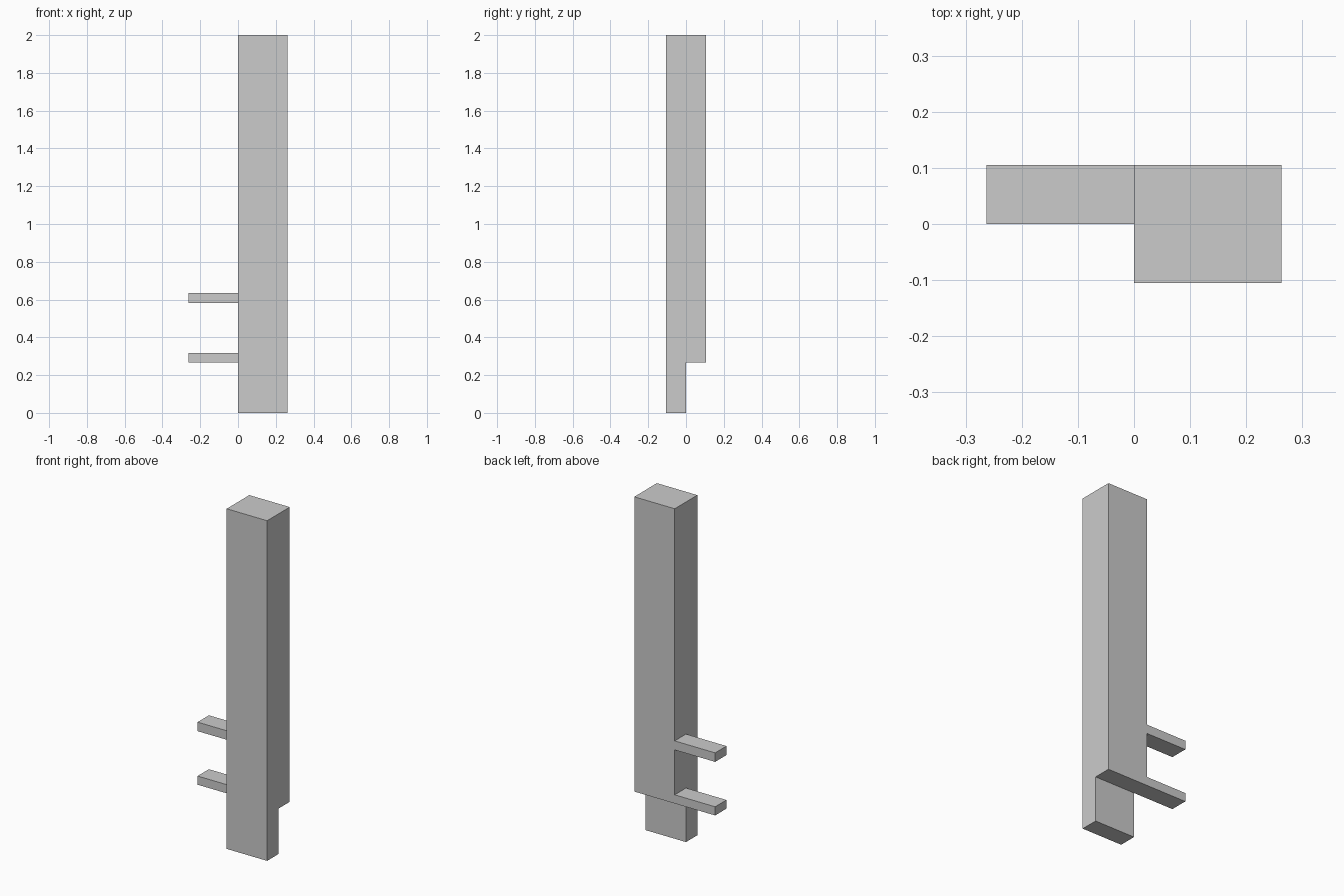
import bpy, bmesh

if "Cube" in bpy.data.objects:
    bpy.data.objects.remove(bpy.data.objects["Cube"])

HALF_X, HALF_Y, HEIGHT = 0.263, 0.105, 2.0
NOTCH_Z = 0.267


def extrude_profile(name, profile, x0, x1):
    """Extrude a (y, z) outline along x from x0 to x1."""
    bm = bmesh.new()
    face = bm.faces.new([bm.verts.new((x0, y, z)) for y, z in profile])
    out = bmesh.ops.extrude_face_region(bm, geom=[face])
    moved = [v for v in out["geom"] if isinstance(v, bmesh.types.BMVert)]
    bmesh.ops.translate(bm, verts=moved, vec=(x1 - x0, 0, 0))
    bmesh.ops.recalc_face_normals(bm, faces=bm.faces)
    mesh = bpy.data.meshes.new(name)
    bm.to_mesh(mesh)
    bm.free()
    obj = bpy.data.objects.new(name, mesh)
    bpy.context.collection.objects.link(obj)
    return obj


# Tall post, with its lower back half cut away
extrude_profile("post", [(-HALF_Y, 0), (0, 0), (0, NOTCH_Z), (HALF_Y, NOTCH_Z),
                         (HALF_Y, HEIGHT), (-HALF_Y, HEIGHT)], 0, HALF_X)

# Two bars sticking out to the left, flush with the back
for name, z0, z1 in (("lower_bar", NOTCH_Z, 0.318), ("upper_bar", 0.582, 0.635)):
    extrude_profile(name, [(0, z0), (HALF_Y, z0), (HALF_Y, z1), (0, z1)], -HALF_X, 0)
